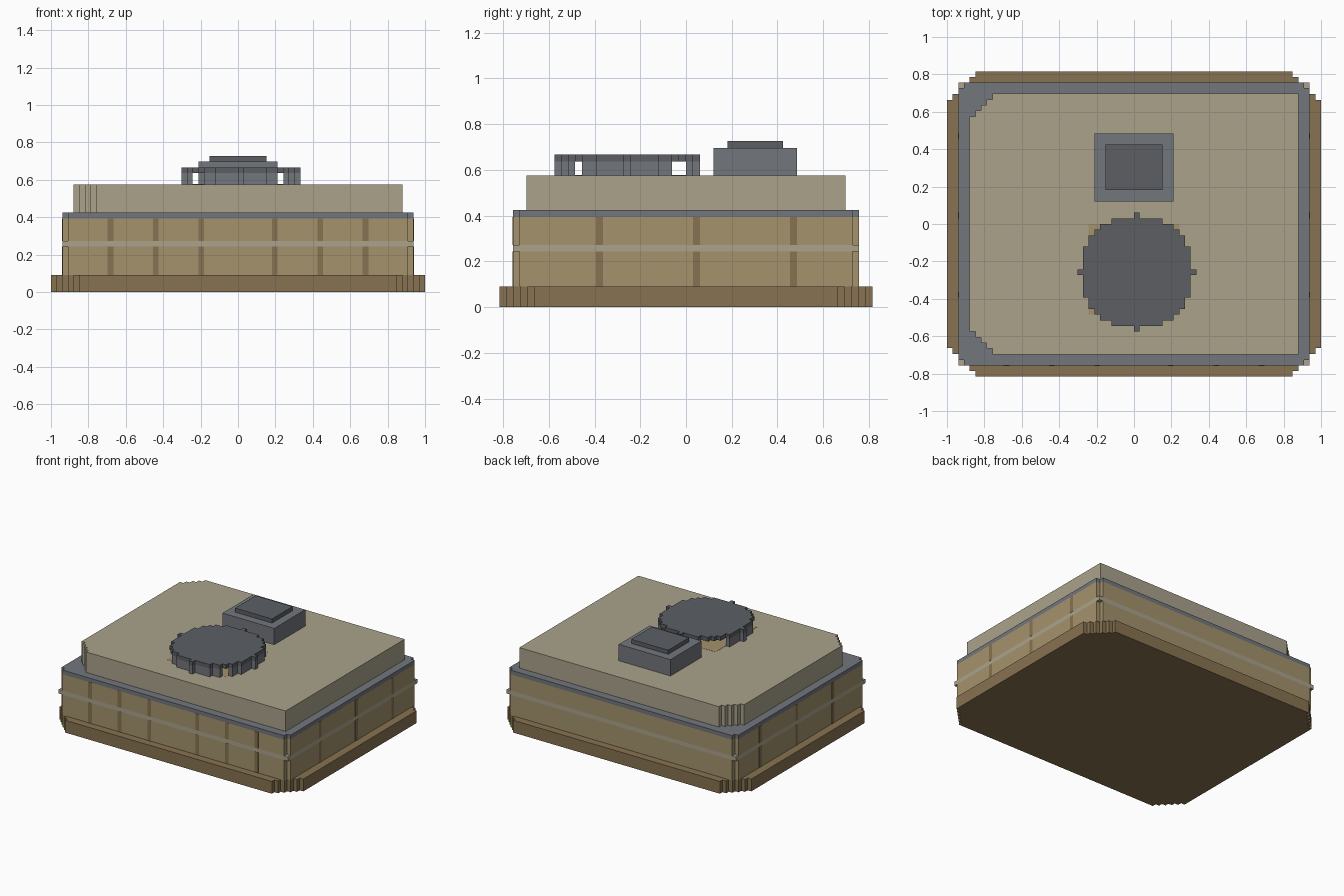
import bpy, bmesh

if "Cube" in bpy.data.objects:
    bpy.data.objects.remove(bpy.data.objects["Cube"])

U = 2 / 66  # one block


def colour(name, r, g, b):
    m = bpy.data.materials.new(name)
    m.diffuse_color = (*[(c / 255) ** 2.2 for c in (r, g, b)], 1)
    m.use_nodes = True
    m.node_tree.nodes["Principled BSDF"].inputs["Base Color"].default_value = m.diffuse_color
    return m


BROWN = colour("brown", 134, 114, 82)
TAN = colour("tan", 162, 145, 108)
BEIGE = colour("beige", 168, 161, 138)
SLATE = colour("slate", 114, 118, 124)
DARK = colour("dark_slate", 92, 95, 100)


def finish(name, bm, mat):
    bmesh.ops.recalc_face_normals(bm, faces=bm.faces)
    me = bpy.data.meshes.new(name)
    bm.to_mesh(me)
    bm.free()
    me.materials.append(mat)
    ob = bpy.data.objects.new(name, me)
    bpy.context.collection.objects.link(ob)
    return ob


def prism(name, pts, z0, z1, mat):
    bm = bmesh.new()
    face = bm.faces.new([bm.verts.new((x, y, z0)) for x, y in pts])
    ext = bmesh.ops.extrude_face_region(bm, geom=[face], use_keep_orig=True)
    for v in ext["geom"]:
        if isinstance(v, bmesh.types.BMVert):
            v.co.z = z1
    return finish(name, bm, mat)


def box(name, x0, x1, y0, y1, z0, z1, mat):
    return prism(name, [(x0, y0), (x1, y0), (x1, y1), (x0, y1)], z0, z1, mat)


def stepped_slab(name, w, d, z0, z1, mat, left, right):
    """Rectangle whose corners are cut by staircases of the given step counts."""
    def corner(n):
        pts = [(w, d - n * U)]
        for i in range(n):
            x, y = w - (i + 1) * U, d - (n - i) * U
            pts += [(x, y), (x, y + U)]
        return pts
    r, l = corner(right), corner(left)
    pts = (r + [(-x, y) for x, y in reversed(l)]
           + [(-x, -y) for x, y in l] + [(x, -y) for x, y in reversed(r)])
    return prism(name, pts, z0, z1, mat)


def blocks(name, cells, cx, cy, z0, z1, mat):
    """Outer skin of a flat layer of square cells."""
    bm = bmesh.new()

    def quad(pts):
        bm.faces.new([bm.verts.new((cx + x * U, cy + y * U, z)) for x, y, z in pts])
    for i, j in cells:
        a, b, c, d = i - .5, i + .5, j - .5, j + .5
        for z in (z0, z1):
            quad([(a, c, z), (b, c, z), (b, d, z), (a, d, z)])
        for di, dj, p, q in ((1, 0, (b, c), (b, d)), (-1, 0, (a, c), (a, d)),
                             (0, 1, (a, d), (b, d)), (0, -1, (a, c), (b, c))):
            if (i + di, j + dj) not in cells:
                quad([(*p, z0), (*q, z0), (*q, z1), (*p, z1)])
    bmesh.ops.remove_doubles(bm, verts=bm.verts, dist=1e-4)
    return finish(name, bm, mat)


# plinth, walls, stripe and cornice
W, D = 31 * U, 25 * U
stepped_slab("plinth", 1, 27 * U - .003, 0, 3 * U, BROWN, 5, 5)
stepped_slab("lower_wall", W, D, 3 * U, 8 * U, TAN, 1, 1)
box("wall_stripe", -W, W, -D, D, 8 * U, 9 * U, BEIGE)
stepped_slab("upper_wall", W, D, 9 * U, 13 * U, TAN, 1, 1)
stepped_slab("cornice", W, D, 13 * U, 14 * U, SLATE, 1, 1)

# dark upright strips on front and sides
e = .0015
for z0, z1 in ((3, 8), (9, 13)):
    for i in (-23, -15, -7, 6, 14, 22):
        box("front_strip", i * U, (i + 1) * U, -D - e, -D + .01, z0 * U, z1 * U, BROWN)
    for j in (-13, 1, 15):
        for s in (-1, 1):
            xs = sorted((s * (W + e), s * (W - .01)))
            box("side_strip", *xs, j * U, (j + 1) * U, z0 * U, z1 * U, BROWN)

# roof, stepped on its left corners only
ROOF = 19 * U
stepped_slab("roof", 29 * U, 23 * U, 14 * U, ROOF, BEIGE, 4, 0)

# rear roof unit
box("roof_unit", -7 * U, 7 * U, 4 * U, 16 * U, ROOF, 23 * U, SLATE)
box("roof_unit_cap", -5 * U, 5 * U, 6 * U, 14 * U, 23 * U, 24 * U, DARK)

# round roof vent: open skirt, floor patch and disc lid
cx, cy = .5 * U, -8.5 * U
disc = {(i, j) for i in range(-10, 11) for j in range(-10, 11) if i * i + j * j <= 100}
skirt = {(i, j) for i, j in disc if not (-8 <= i <= 7 and -7 <= j <= 8)}
box("vent_floor", -8 * U, 8 * U, -16 * U, 0, ROOF - .01, ROOF + .001, TAN)
blocks("vent_skirt", skirt, cx, cy, ROOF, 21 * U, SLATE)
blocks("vent_lid", disc, cx, cy, 21 * U, 22 * U, DARK)
